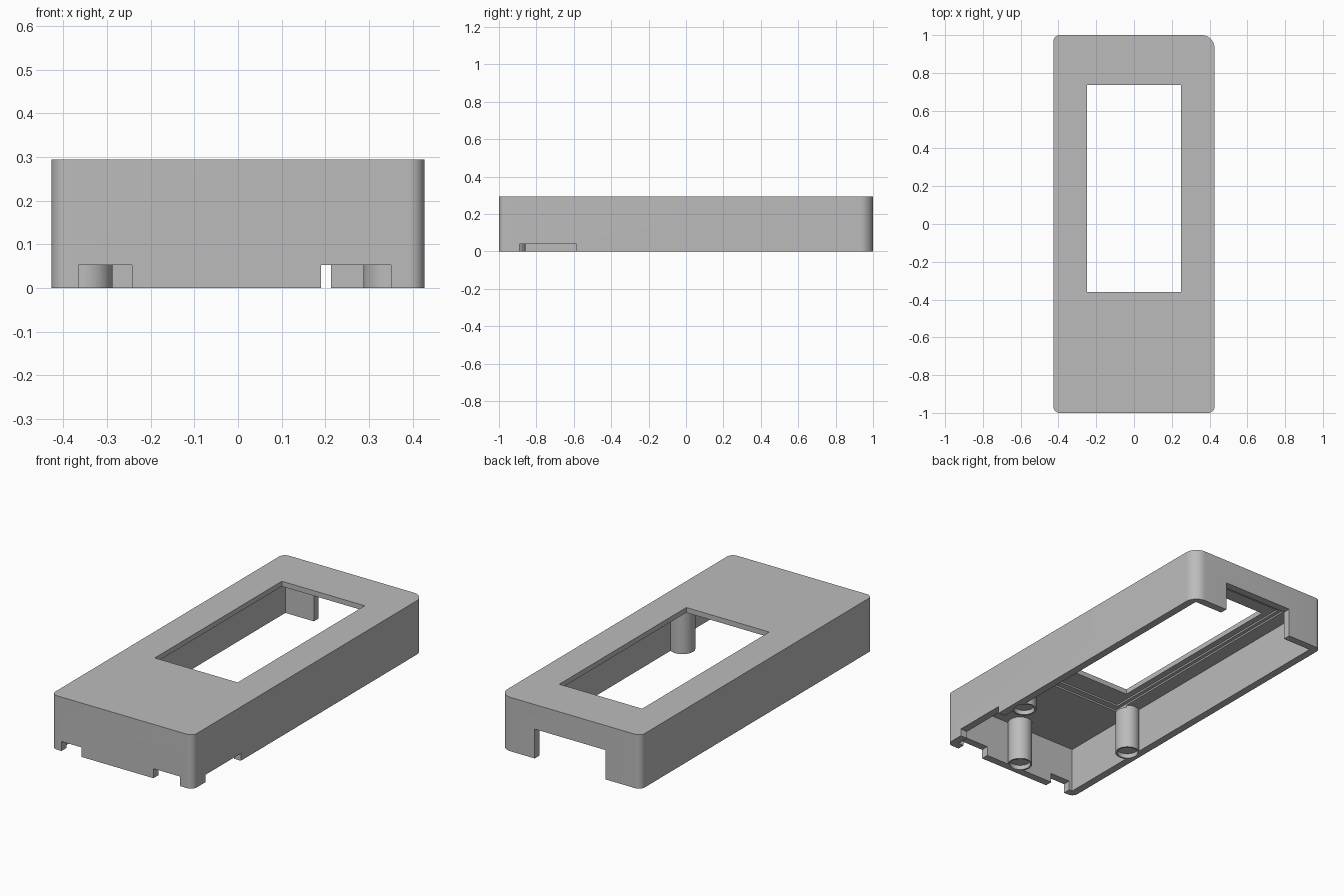
import bpy, bmesh, math
from mathutils import Vector

cube = bpy.data.objects.get("Cube")
if cube:
    bpy.data.objects.remove(cube, do_unlink=True)

# Single plastic colour
GREY = (0.5, 0.5, 0.5, 1.0)
plastic = bpy.data.materials.new("grey_plastic")
plastic.use_nodes = True
plastic.diffuse_color = GREY
plastic.node_tree.nodes["Principled BSDF"].inputs["Base Color"].default_value = GREY

HX, HY, H = 0.427, 1.0, 0.294      # half width, half length, height
WALL = 0.042
CEILING = 0.248


def prism(name, outline, z0, z1):
    """Extrude a flat outline between two heights."""
    bm = bmesh.new()
    face = bm.faces.new([bm.verts.new((x, y, z0)) for x, y in outline])
    top = bmesh.ops.extrude_face_region(bm, geom=[face])["geom"]
    verts = [g for g in top if isinstance(g, bmesh.types.BMVert)]
    bmesh.ops.translate(bm, verts=verts, vec=Vector((0, 0, z1 - z0)))
    bmesh.ops.recalc_face_normals(bm, faces=bm.faces)
    mesh = bpy.data.meshes.new(name)
    bm.to_mesh(mesh)
    bm.free()
    obj = bpy.data.objects.new(name, mesh)
    bpy.context.collection.objects.link(obj)
    mesh.materials.append(plastic)
    return obj


def block(name, x0, x1, y0, y1, z0, z1):
    return prism(name, [(x0, y0), (x1, y0), (x1, y1), (x0, y1)], z0, z1)


def disc(x, y, r, steps=40):
    return [(x + r * math.cos(math.tau * i / steps),
             y + r * math.sin(math.tau * i / steps)) for i in range(steps)]


def rounded_outline(radii, steps=10):
    """Rectangle with its own radius per corner, from back right round."""
    points = []
    for k, ((sx, sy), r) in enumerate(zip([(1, 1), (-1, 1), (-1, -1), (1, -1)], radii)):
        cx, cy = sx * (HX - r), sy * (HY - r)
        for i in range(steps + 1):
            a = math.pi / 2 * (k + i / steps)
            points.append((cx + r * math.cos(a), cy + r * math.sin(a)))
    return points


def combine(target, tool, operation):
    """Apply a boolean and discard the tool."""
    mod = target.modifiers.new("join", "BOOLEAN")
    mod.operation = operation
    mod.solver = "EXACT"
    mod.object = tool
    bpy.ops.object.select_all(action="DESELECT")
    bpy.context.view_layer.objects.active = target
    target.select_set(True)
    bpy.ops.object.modifier_apply(modifier=mod.name)
    bpy.data.objects.remove(tool, do_unlink=True)


# Outer shell with one larger corner, hollow from below
case = prism("case_shell", rounded_outline([0.07, 0.035, 0.035, 0.035]), 0, H)
combine(case, block("cavity", WALL - HX, HX - WALL, WALL - HY, HY - WALL, -0.1, CEILING),
        "DIFFERENCE")

# Three posts hanging from the lid
posts = [(-0.35, -0.47), (0.35, -0.47), (0, -0.92)]
for x, y in posts:
    combine(case, prism("post", disc(x, y, 0.063), 0, CEILING + 0.02), "UNION")

cutters = [
    # Stepped recess under the lid, then the window
    block("recess_outer", -0.305, 0.305, -0.51, 0.86, CEILING - 0.012, CEILING + 0.009),
    block("recess_inner", -0.285, 0.285, -0.475, 0.82, CEILING - 0.008, CEILING + 0.018),
    block("window", -0.25, 0.25, -0.36, 0.735, CEILING - 0.004, H + 0.1),
    # Opening in the back wall
    block("back_opening", -0.213, 0.213, HY - 0.06, HY + 0.1, -0.1, 0.16),
    # Notches in the front and right rims
    block("front_notch_a", -0.365, -0.243, -HY - 0.1, -HY + WALL + 0.004, -0.1, 0.052),
    block("front_notch_b", 0.19, 0.35, -HY - 0.1, -HY + WALL + 0.004, -0.1, 0.052),
    block("side_notch", HX - WALL - 0.004, HX + 0.1, -0.89, -0.585, -0.1, 0.04),
]
# Shallow sockets in the post ends
cutters += [prism("socket", disc(x, y, 0.054), -0.1, 0.025) for x, y in posts]
for cutter in cutters:
    combine(case, cutter, "DIFFERENCE")

bpy.ops.object.select_all(action="DESELECT")
case.select_set(True)
bpy.context.view_layer.objects.active = case
bpy.ops.object.shade_smooth_by_angle(angle=math.radians(30))
